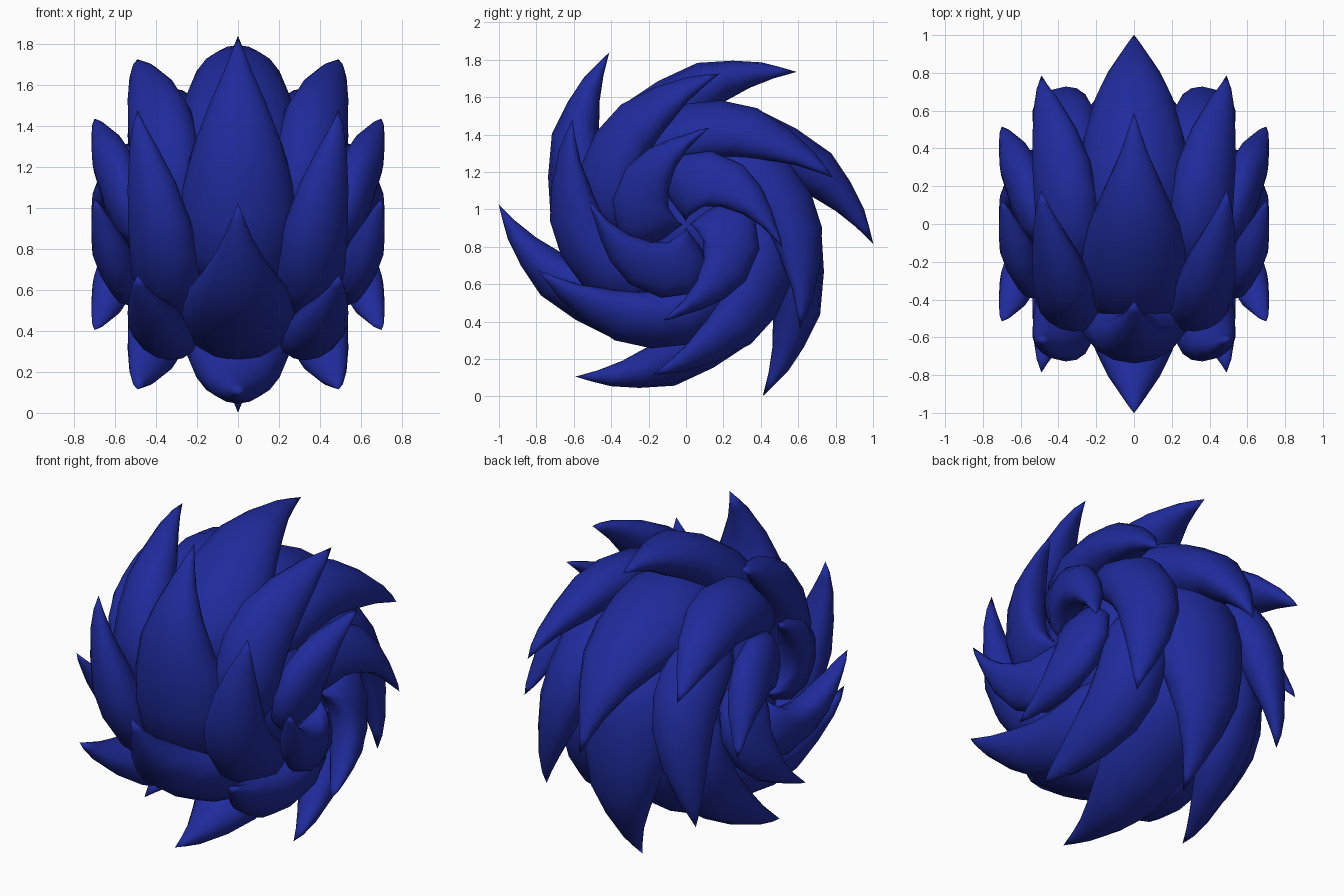
import bpy, bmesh
from math import sin, cos, radians, pi

old = bpy.data.objects.get("Cube")
if old:
    bpy.data.objects.remove(old, do_unlink=True)

AXIS_Z = 0.92
SIDES = 16

blue = bpy.data.materials.new("deep_blue")
blue.use_nodes = True
colour = (0.014, 0.024, 0.33, 1)
blue.diffuse_color = colour
blue.node_tree.nodes["Principled BSDF"].inputs["Base Color"].default_value = colour


def finish(name, bm):
    bmesh.ops.recalc_face_normals(bm, faces=bm.faces)
    mesh = bpy.data.meshes.new(name)
    for f in bm.faces:
        f.smooth = True
    bm.to_mesh(mesh)
    bm.free()
    mesh.materials.append(blue)
    obj = bpy.data.objects.new(name, mesh)
    bpy.context.collection.objects.link(obj)


def place(angle, r, x):
    return (x, r * cos(radians(angle)), AXIS_Z + r * sin(radians(angle)))


def spine(name, tip_angle, tip, stations, root, tilt=0, side=1):
    """Horn lofted round the x axis; each station is
    (degrees behind tip, radius, x, half thickness, half width)."""
    bm = bmesh.new()
    rings = []
    ct, st = cos(radians(tilt)), sin(radians(tilt))
    for back, r, x, thick, wide in stations:
        ring = []
        for i in range(SIDES):
            a = 2 * pi * i / SIDES
            u, v = thick * cos(a), wide * sin(a)
            ring.append(bm.verts.new(place(tip_angle + back, r + u * ct - v * st,
                                           side * (x + u * st + v * ct))))
        rings.append(ring)
    ends = [bm.verts.new(place(tip_angle + b, r, side * x)) for b, r, x in (tip, root)]
    for i in range(SIDES):
        j = (i + 1) % SIDES
        for a, b in zip(rings, rings[1:]):
            bm.faces.new((a[i], a[j], b[j], b[i]))
        bm.faces.new((ends[0], rings[0][j], rings[0][i]))
        bm.faces.new((ends[1], rings[-1][i], rings[-1][j]))
    finish(name, bm)


# Inner ball that the spines grow from
bm = bmesh.new()
bmesh.ops.create_uvsphere(bm, u_segments=24, v_segments=16, radius=0.52)
for v in bm.verts:
    v.co.x *= 0.98
    v.co.z += AXIS_Z
finish("core_ball", bm)

# Wide middle row
middle = [(5, 0.945, 0, 0.035, 0.035), (11, 0.88, 0, 0.075, 0.075),
          (20, 0.79, 0, 0.12, 0.145), (32, 0.675, 0, 0.19, 0.22),
          (47, 0.53, 0, 0.25, 0.28), (63, 0.46, 0, 0.265, 0.305),
          (80, 0.43, 0, 0.26, 0.3), (98, 0.39, 0, 0.22, 0.26),
          (112, 0.36, 0, 0.13, 0.17)]
for k in range(6):
    spine(f"middle_spine_{k + 1}", 54 + 60 * k, (0, 1.007, 0), middle, (118, 0.34, 0))

# Tilted shoulder rows and curled end rows, mirrored left and right
shoulder = [(5, 0.775, 0.483, 0.03, 0.034), (12, 0.72, 0.462, 0.06, 0.075),
            (25, 0.635, 0.42, 0.105, 0.13), (41, 0.575, 0.383, 0.14, 0.168),
            (57, 0.522, 0.36, 0.15, 0.185), (75, 0.475, 0.35, 0.15, 0.185),
            (92, 0.435, 0.34, 0.125, 0.165), (106, 0.4, 0.335, 0.07, 0.1)]
end = [(5, 0.49, 0.683, 0.022, 0.028), (12, 0.445, 0.664, 0.04, 0.05),
       (24, 0.385, 0.635, 0.078, 0.08), (40, 0.33, 0.61, 0.12, 0.1),
       (60, 0.285, 0.575, 0.155, 0.105), (85, 0.23, 0.54, 0.185, 0.105),
       (108, 0.195, 0.51, 0.175, 0.1), (128, 0.17, 0.48, 0.12, 0.075)]
for label, side in (("left", 1), ("right", -1)):
    for k in range(6):
        spine(f"{label}_shoulder_spine_{k + 1}", 17.5 + 60 * k, (0, 0.825, 0.49),
              shoulder, (112, 0.38, 0.33), tilt=42, side=side)
    for k in range(4):
        spine(f"{label}_end_spine_{k + 1}", -13.5 + 90 * k, (0, 0.53, 0.7),
              end, (138, 0.16, 0.46), side=side)
